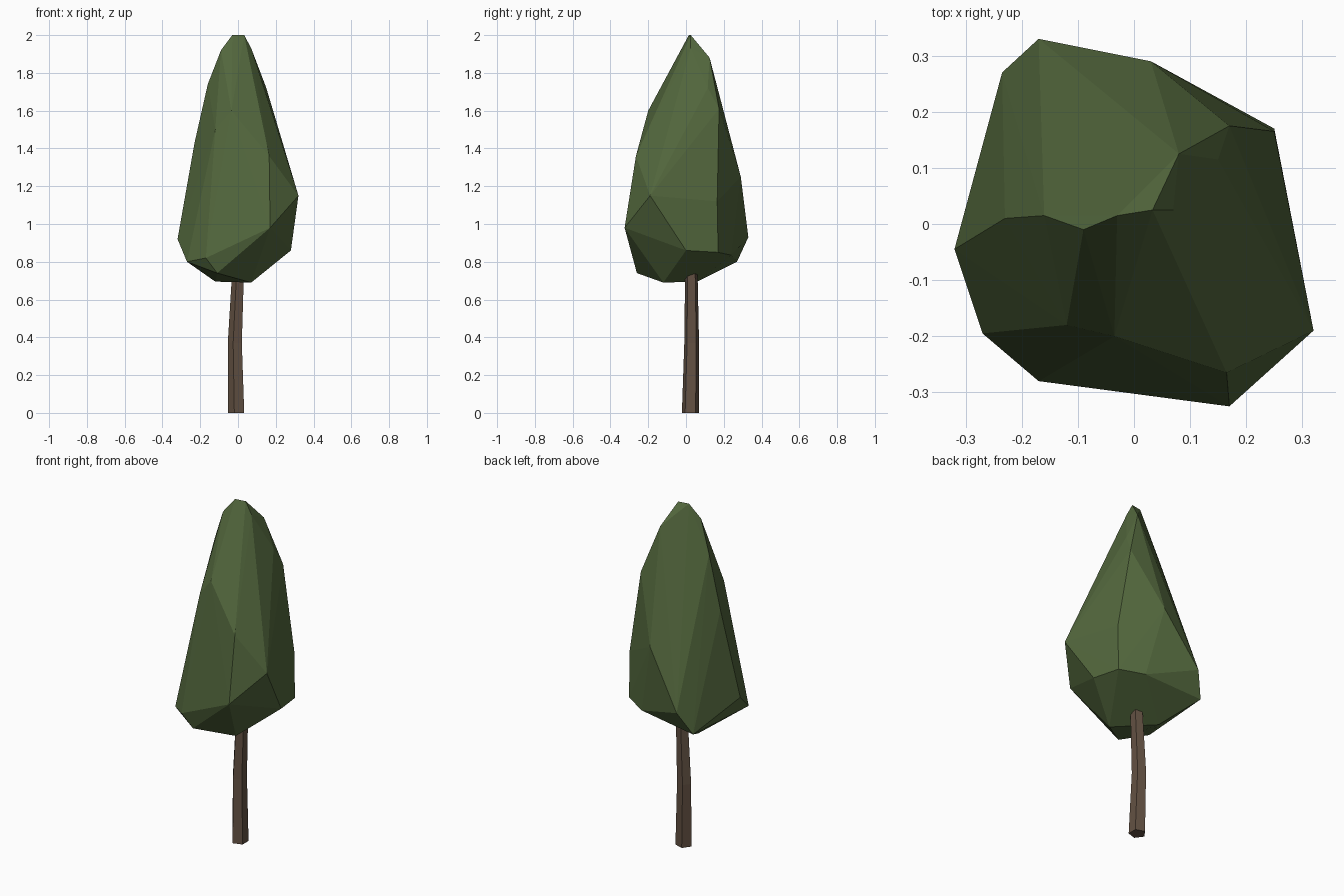
import bpy
import bmesh
import math
from mathutils import Vector

default_cube = bpy.data.objects.get("Cube")
if default_cube:
    bpy.data.objects.remove(default_cube, do_unlink=True)


def make_material(name, color):
    material = bpy.data.materials.new(name)
    material.use_nodes = True
    material.diffuse_color = color
    shader = material.node_tree.nodes["Principled BSDF"]
    shader.inputs["Base Color"].default_value = color
    shader.inputs["Roughness"].default_value = 0.9
    return material


def add_object(name, bm, material):
    """Turn a bmesh into a flat shaded object with one material."""
    bmesh.ops.recalc_face_normals(bm, faces=bm.faces[:])
    mesh = bpy.data.meshes.new(name)
    bm.to_mesh(mesh)
    bm.free()
    mesh.materials.append(material)
    tree_part = bpy.data.objects.new(name, mesh)
    bpy.context.scene.collection.objects.link(tree_part)
    return tree_part


def build_trunk(sections, sides=5):
    """Loft a slightly bent, tapering pentagonal post."""
    bm = bmesh.new()
    rings = []
    for x, y, z, radius in sections:
        ring = []
        for i in range(sides):
            angle = math.pi * (2 * i + 1) / sides
            offset = Vector((math.cos(angle), math.sin(angle), 0)) * radius
            ring.append(bm.verts.new(Vector((x, y, z)) + offset))
        rings.append(ring)
    for lower, upper in zip(rings, rings[1:]):
        for i in range(sides):
            j = (i + 1) % sides
            bm.faces.new((lower[i], lower[j], upper[j], upper[i]))
    bm.faces.new(rings[0])
    bm.faces.new(rings[-1])
    return bm


def build_crown(corners):
    """Wrap a faceted skin around the corner points of the foliage."""
    bm = bmesh.new()
    for corner in corners:
        bm.verts.new(corner)
    hull = bmesh.ops.convex_hull(bm, input=bm.verts[:])
    loose = [v for v in hull["geom_interior"] if isinstance(v, bmesh.types.BMVert)]
    bmesh.ops.delete(bm, geom=loose, context="VERTS")
    return bm


leaf_green = make_material("leaf green", (0.085, 0.135, 0.046, 1))
bark_brown = make_material("bark brown", (0.125, 0.083, 0.056, 1))

# Trunk: base, bend, and top hidden inside the crown
trunk_sections = [
    (-0.005, 0.023, 0, 0.047),
    (-0.013, 0.03, 0.37, 0.041),
    (0.005, 0.028, 0.78, 0.034),
]
add_object("trunk", build_trunk(trunk_sections), bark_brown)

# Crown corners, from the tip down to the underside
tip = [(-0.03, 0.015, 2), (0.033, 0.025, 2), (-0.09, -0.01, 1.92),
       (0.07, 0.025, 1.93), (0.08, 0.125, 1.88)]
upper = [(-0.16, 0.015, 1.74), (0.15, 0.115, 1.72), (0.17, 0.175, 1.61),
         (-0.035, -0.2, 1.6), (-0.12, -0.18, 1.5), (-0.23, 0.01, 1.43),
         (0.06, 0.225, 1.43), (0.165, -0.265, 1.36)]
belly = [(0.03, 0.29, 1.25), (0.32, -0.19, 1.15), (0.25, 0.165, 1.12),
         (0.17, -0.325, 0.98), (-0.17, 0.33, 0.93), (-0.32, -0.045, 0.92)]
underside = [(0.28, 0, 0.86), (0.25, 0.17, 0.85), (0.12, 0.24, 0.835),
             (-0.17, -0.28, 0.82), (-0.27, -0.195, 0.8), (-0.235, 0.27, 0.8),
             (-0.11, -0.26, 0.74), (-0.12, 0.06, 0.695), (0.07, -0.12, 0.69)]
add_object("crown", build_crown(tip + upper + belly + underside), leaf_green)
